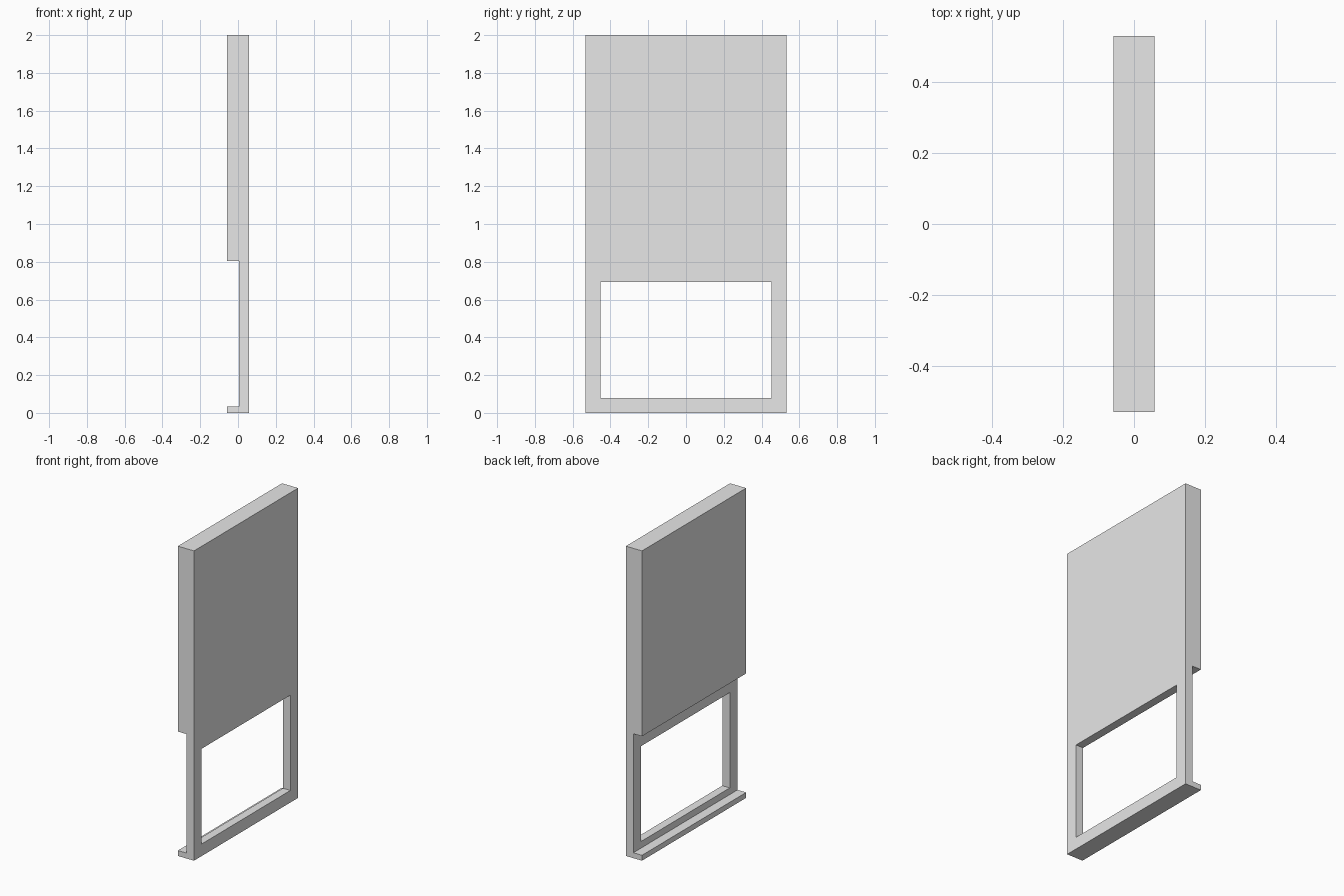
import bpy
import bmesh

default_cube = bpy.data.objects.get("Cube")
if default_cube:
    bpy.data.objects.remove(default_cube, do_unlink=True)

# Main dimensions
HALF_X, HALF_Y, HEIGHT = 0.0575, 0.531, 2.0
FRAME_X = 0.004                  # rear plane of the thin lower frame
LEDGE_TOP, PANEL_BOTTOM = 0.035, 0.803
OPEN_Y, OPEN_LOW, OPEN_HIGH = 0.452, 0.078, 0.693

# Plain grey paint
grey = bpy.data.materials.new("light_grey")
grey.use_nodes = True
grey.diffuse_color = (0.8, 0.8, 0.8, 1)
grey.node_tree.nodes["Principled BSDF"].inputs["Base Color"].default_value = grey.diffuse_color


def extrude_profile(name, profile, half_depth):
    """Extrude an x-z outline along y, centred on y = 0."""
    bm = bmesh.new()
    face = bm.faces.new([bm.verts.new((x, -half_depth, z)) for x, z in profile])
    result = bmesh.ops.extrude_face_region(bm, geom=[face])
    moved = [v for v in result["geom"] if isinstance(v, bmesh.types.BMVert)]
    bmesh.ops.translate(bm, verts=moved, vec=(0, 2 * half_depth, 0))
    bmesh.ops.recalc_face_normals(bm, faces=bm.faces)
    mesh = bpy.data.meshes.new(name)
    bm.to_mesh(mesh)
    bm.free()
    mesh.materials.append(grey)
    obj = bpy.data.objects.new(name, mesh)
    bpy.context.collection.objects.link(obj)
    return obj


# Thick upper panel, thin lower frame and bottom ledge in one outline
panel = extrude_profile("panel_with_frame", [
    (-HALF_X, 0), (HALF_X, 0), (HALF_X, HEIGHT), (-HALF_X, HEIGHT),
    (-HALF_X, PANEL_BOTTOM), (FRAME_X, PANEL_BOTTOM),
    (FRAME_X, LEDGE_TOP), (-HALF_X, LEDGE_TOP)], HALF_Y)

# Rectangular opening cut through the lower frame
cutter = extrude_profile("opening_cutter", [
    (-0.2, OPEN_LOW), (0.2, OPEN_LOW), (0.2, OPEN_HIGH), (-0.2, OPEN_HIGH)], OPEN_Y)
cutter.hide_render = True

cut = panel.modifiers.new("opening", "BOOLEAN")
cut.operation = "DIFFERENCE"
cut.solver = "EXACT"
cut.object = cutter
bpy.context.view_layer.objects.active = panel
bpy.ops.object.modifier_apply(modifier=cut.name)
bpy.data.objects.remove(cutter, do_unlink=True)
